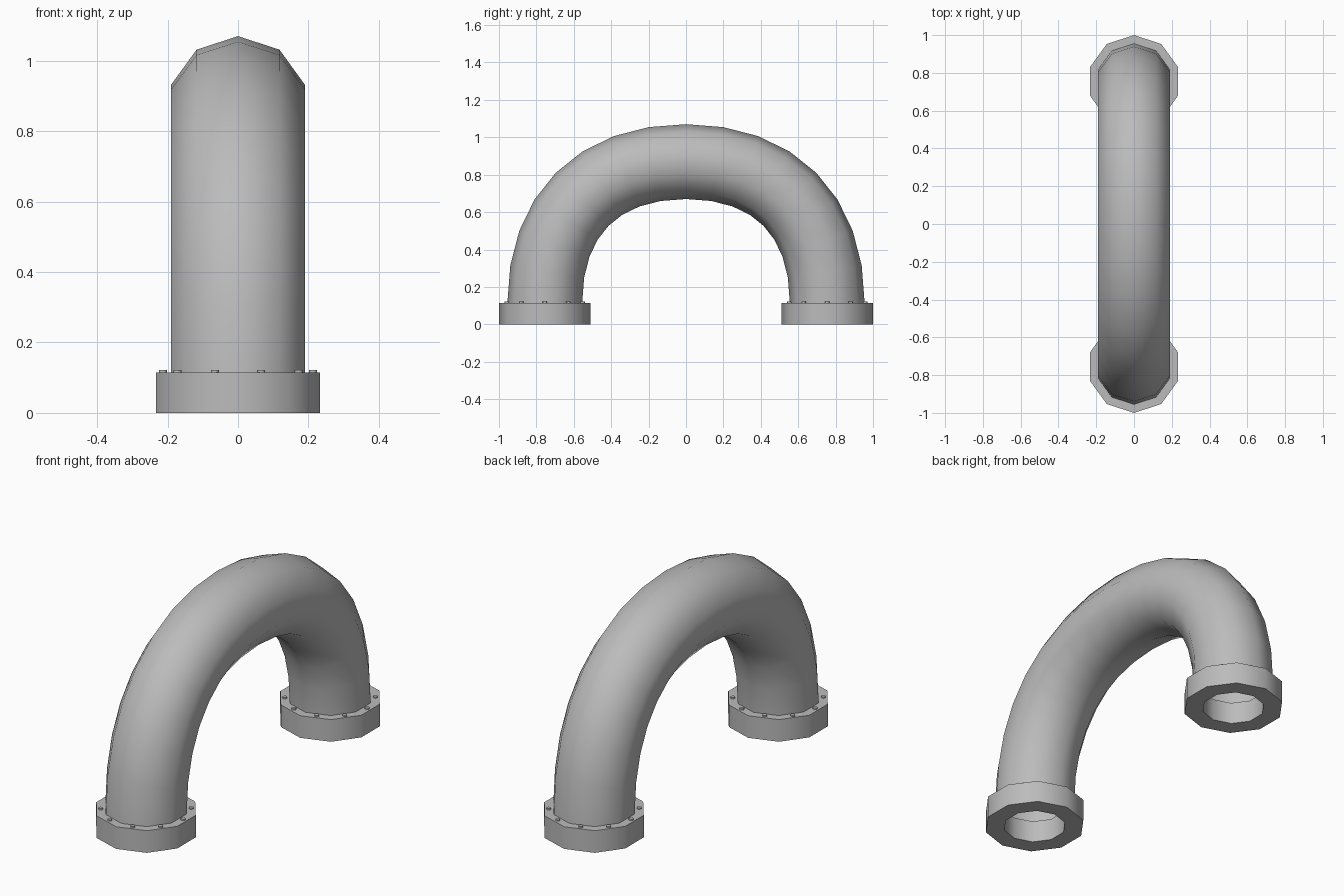
import bpy, bmesh, math
from mathutils import Vector
from mathutils.geometry import interpolate_bezier

SIDES = 10
REACH = 0.755      # distance from the middle to each pipe end
BASE = 0.115       # flange height
PIPE_R = 0.2
HANDLE = 0.625     # how far the bend handles reach

cube = bpy.data.objects.get("Cube")
if cube:
    bpy.data.objects.remove(cube, do_unlink=True)

grey = bpy.data.materials.new("pipe grey")
grey.use_nodes = True
colour = (0.5, 0.5, 0.5, 1)
grey.diffuse_color = colour
grey.node_tree.nodes["Principled BSDF"].inputs["Base Color"].default_value = colour


def finish(bm, name):
    """Turn a bmesh into a smooth object with sharp rims."""
    mesh = bpy.data.meshes.new(name)
    bm.normal_update()
    bm.to_mesh(mesh)
    bm.free()
    mesh.materials.append(grey)
    obj = bpy.data.objects.new(name, mesh)
    bpy.context.collection.objects.link(obj)
    bpy.ops.object.select_all(action='DESELECT')
    obj.select_set(True)
    bpy.context.view_layer.objects.active = obj
    bpy.ops.object.shade_smooth_by_angle(angle=math.radians(50))
    return obj


def ring(bm, centre, out, radius):
    """Ten-sided loop with one corner along out, across the x axis."""
    side = Vector((1, 0, 0))
    angles = [math.tau * i / SIDES for i in range(SIDES)]
    return [bm.verts.new(centre + radius * (out * math.cos(a) + side * math.sin(a)))
            for a in angles]


def bridge(bm, a, b):
    for i in range(SIDES):
        j = (i + 1) % SIDES
        bm.faces.new((a[i], a[j], b[j], b[i]))


# Arched pipe: two mirrored quarter bends swept with a ten-sided section
top = BASE + REACH
quarter = interpolate_bezier(
    Vector((0, REACH, BASE)), Vector((0, REACH, BASE + REACH * HANDLE)),
    Vector((0, REACH * HANDLE, top)), Vector((0, 0, top)), 9)
path = quarter + [Vector((0, -p.y, p.z)) for p in reversed(quarter[:-1])]
bm = bmesh.new()
loops = []
for i, p in enumerate(path):
    if i in (0, len(path) - 1):
        out = Vector((0, math.copysign(1, p.y), 0))
    else:
        t = (path[i + 1] - path[i - 1]).normalized()
        out = Vector((0, t.z, -t.y))
    loops.append(ring(bm, p, out, PIPE_R))
for a, b in zip(loops, loops[1:]):
    bridge(bm, a, b)
bmesh.ops.recalc_face_normals(bm, faces=bm.faces)
finish(bm, "arched_pipe")

# Flanges with an open bore, and a ring of bolt heads on each
for label, s in (("front", -1), ("back", 1)):
    centre = Vector((0, s * REACH, 0))
    out = Vector((0, s, 0))
    lift = Vector((0, 0, BASE))
    bm = bmesh.new()
    section = [ring(bm, centre + h, out, r)
               for r, h in ((0.245, Vector()), (0.245, lift),
                            (0.152, lift), (0.152, Vector()))]
    for k in range(4):
        bridge(bm, section[k], section[(k + 1) % 4])
    bmesh.ops.recalc_face_normals(bm, faces=bm.faces)
    finish(bm, label + "_flange")

    bm = bmesh.new()
    for i in range(SIDES):
        a = math.tau * (i + 0.5) / SIDES
        made = bmesh.ops.create_cone(bm, cap_ends=True, segments=8,
                                     radius1=0.0115, radius2=0.0115, depth=0.012)
        spot = centre + Vector((math.sin(a), math.cos(a), 0)) * 0.213
        spot.z = BASE + 0.001
        bmesh.ops.translate(bm, verts=made["verts"], vec=spot)
    finish(bm, label + "_bolts")
